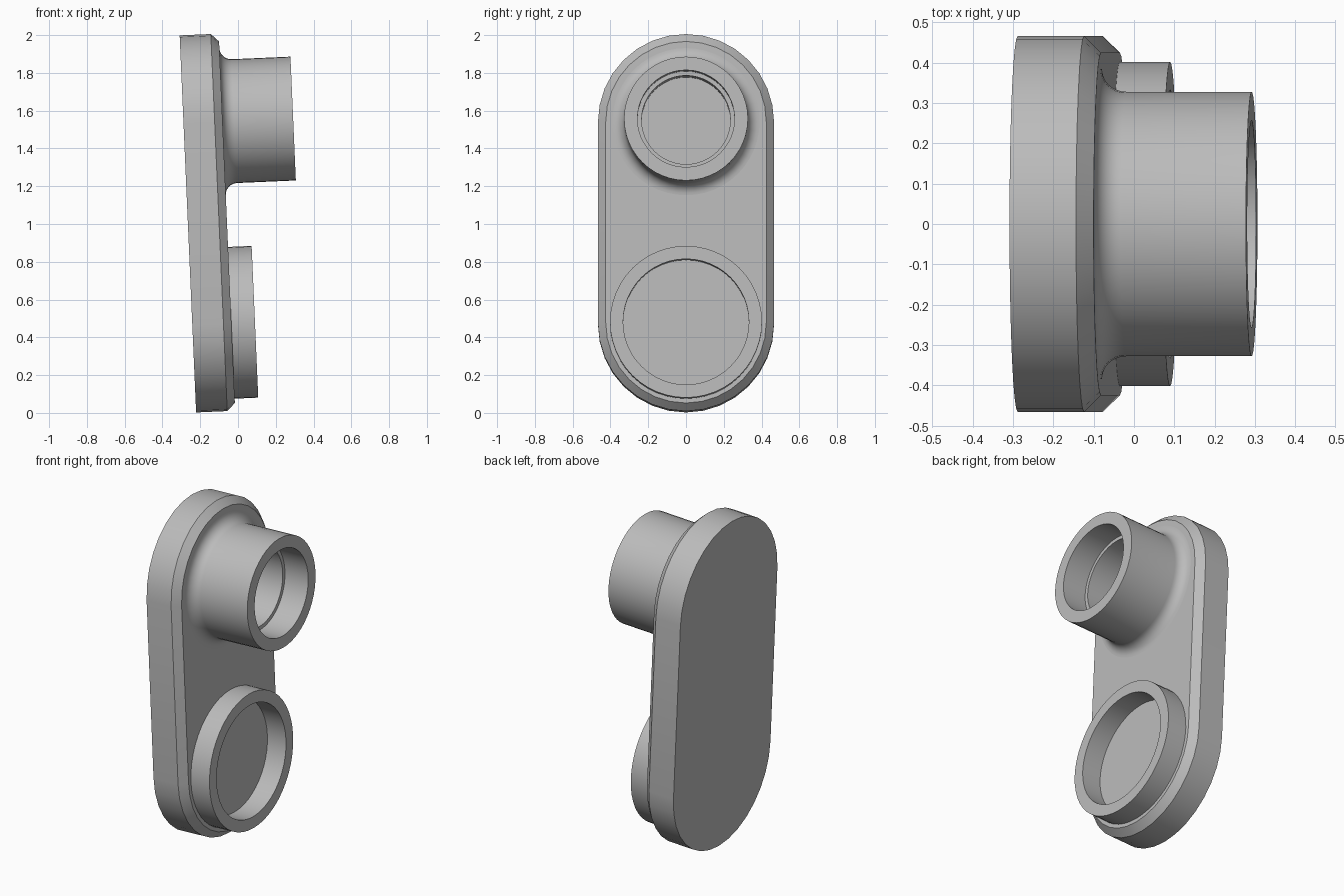
import bpy
import bmesh
from math import cos, sin, pi, radians
from mathutils import Matrix

if "Cube" in bpy.data.objects:
    bpy.data.objects.remove(bpy.data.objects["Cube"], do_unlink=True)

TILT = radians(2.5)
UPPER, LOWER = 0.545, -0.521    # hub centres along the plate
FACE = -0.058                   # height of the plate's front face

# Local x runs across the plate, y along it, z out of its front face
FRAME = Matrix(((0, -sin(TILT), cos(TILT), 0),
                (1, 0, 0, 0),
                (0, cos(TILT), sin(TILT), 1),
                (0, 0, 0, 1)))

grey = bpy.data.materials.new("plain_grey")
grey.use_nodes = True
COLOUR = (0.5, 0.5, 0.5, 1)
grey.diffuse_color = COLOUR
grey.node_tree.nodes["Principled BSDF"].inputs["Base Color"].default_value = COLOUR


def finish(name, bm):
    bmesh.ops.recalc_face_normals(bm, faces=bm.faces)
    mesh = bpy.data.meshes.new(name)
    bm.to_mesh(mesh)
    bm.free()
    mesh.materials.append(grey)
    mesh.shade_smooth()
    mesh.set_sharp_from_angle(angle=radians(30))
    obj = bpy.data.objects.new(name, mesh)
    obj.matrix_world = FRAME
    bpy.context.collection.objects.link(obj)


def bridge(bm, loops):
    for a, b in zip(loops, loops[1:]):
        for i in range(len(a)):
            j = (i + 1) % len(a)
            bm.faces.new((a[i], a[j], b[j], b[i]))


def stadium(bm, radius, height, steps=16):
    loop = []
    for centre, start in ((UPPER, 0), (LOWER, pi)):
        for i in range(steps + 1):
            t = start + pi * i / steps
            loop.append(bm.verts.new((radius * cos(t), centre + radius * sin(t), height)))
    return loop


def hub(name, centre, profile, steps=48):
    bm = bmesh.new()
    loops = [[bm.verts.new((r * cos(2 * pi * i / steps),
                            centre + r * sin(2 * pi * i / steps), h))
              for i in range(steps)] for r, h in profile]
    bridge(bm, loops + loops[:1])
    finish(name, bm)


# Rounded backing plate with a chamfered front rim
bm = bmesh.new()
sections = [stadium(bm, r, h) for r, h in ((0.466, -0.265), (0.466, -0.1), (0.425, FACE))]
bridge(bm, sections)
bm.faces.new(sections[0])
bm.faces.new(sections[-1])
finish("backing_plate", bm)

# Tall upper tube with a filleted foot and a stepped bore
FILLET, OUTER = 0.062, 0.328
foot = [(OUTER + FILLET * (1 - sin(t)), FACE + FILLET * (1 - cos(t)))
        for t in (pi / 2 * i / 8 for i in range(9))]
hub("upper_tube", UPPER, foot + [(OUTER, 0.316), (0.257, 0.316), (0.257, 0.16),
                                 (0.235, 0.16), (0.235, FACE)])

# Low lower ring
hub("lower_ring", LOWER, [(0.402, FACE), (0.402, 0.067), (0.333, 0.067), (0.333, FACE)])
